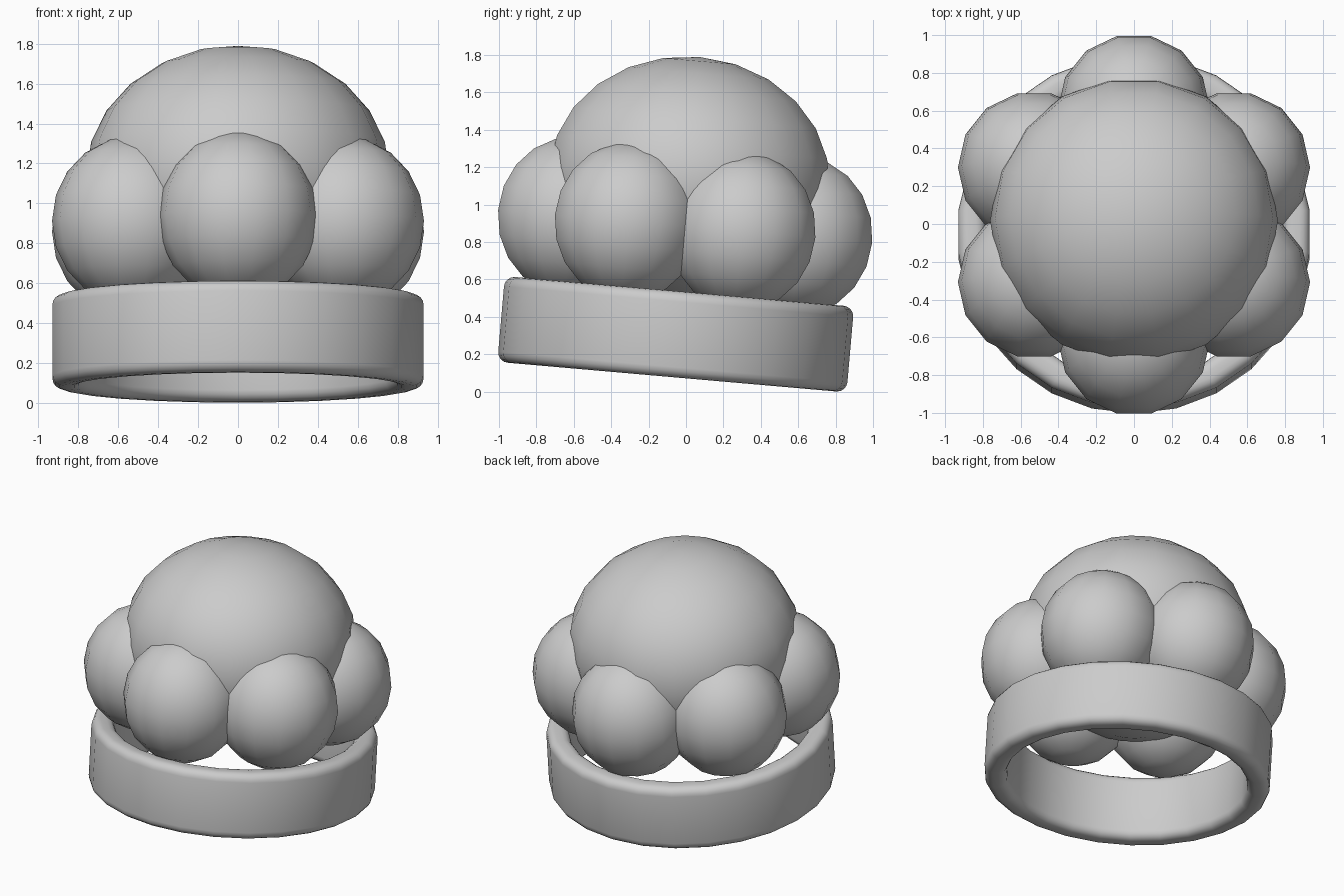
import bpy, math
from mathutils import Matrix

if "Cube" in bpy.data.objects:
    bpy.data.objects.remove(bpy.data.objects["Cube"])

# whole hat leans 5 degrees about the centre of the band
TILT = Matrix.Translation((0, -0.055, 0.307)) @ Matrix.Rotation(math.radians(-5), 4, 'X')


def finish(obj, name, angle):
    obj.name = name
    obj.data.name = name
    bpy.ops.object.shade_smooth_by_angle(angle=math.radians(angle))


def puff(name, loc, radius, height, segs, rings):
    bpy.ops.mesh.primitive_uv_sphere_add(segments=segs, ring_count=rings, radius=1)
    obj = bpy.context.object
    obj.matrix_world = (TILT @ Matrix.Translation(loc) @ Matrix.Rotation(math.pi / 2, 4, 'Z')
                        @ Matrix.Diagonal((radius, radius, height, 1)))
    finish(obj, name, 60)


# band: rounded rectangle section revolved into an open ring
R_OUT, R_IN, HALF, BEV, SEGS, STEPS = 0.937, 0.79, 0.23, 0.055, 26, 4
profile = []
corners = [(R_OUT - BEV, -HALF + BEV, -90), (R_OUT - BEV, HALF - BEV, 0),
           (R_IN + BEV, HALF - BEV, 90), (R_IN + BEV, -HALF + BEV, 180)]
for r, z, start in corners:
    for k in range(STEPS + 1):
        a = math.radians(start + 90 * k / STEPS)
        profile.append((r + BEV * math.cos(a), z + BEV * math.sin(a)))
n = len(profile)
verts, faces = [], []
for i in range(SEGS):
    t = 2 * math.pi * i / SEGS + math.pi / 2
    verts += [(r * math.cos(t), r * math.sin(t), z) for r, z in profile]
    j = (i + 1) % SEGS
    for k in range(n):
        m = (k + 1) % n
        faces.append((i * n + k, j * n + k, j * n + m, i * n + m))
mesh = bpy.data.meshes.new("band")
mesh.from_pydata(verts, [], faces)
band = bpy.data.objects.new("band", mesh)
bpy.context.collection.objects.link(band)
band.matrix_world = TILT
bpy.context.view_layer.objects.active = band
band.select_set(True)
finish(band, "band", 40)

# large flattened dome on top
puff("crown_dome", (0, 0, 0.836), 0.762, 0.652, 18, 12)

# six round puffs around the dome
for i in range(6):
    a = math.radians(30 + 60 * i)
    puff(f"side_puff_{i + 1}", (0.61 * math.cos(a), 0.61 * math.sin(a), 0.580),
         0.404, 0.425, 14, 10)
